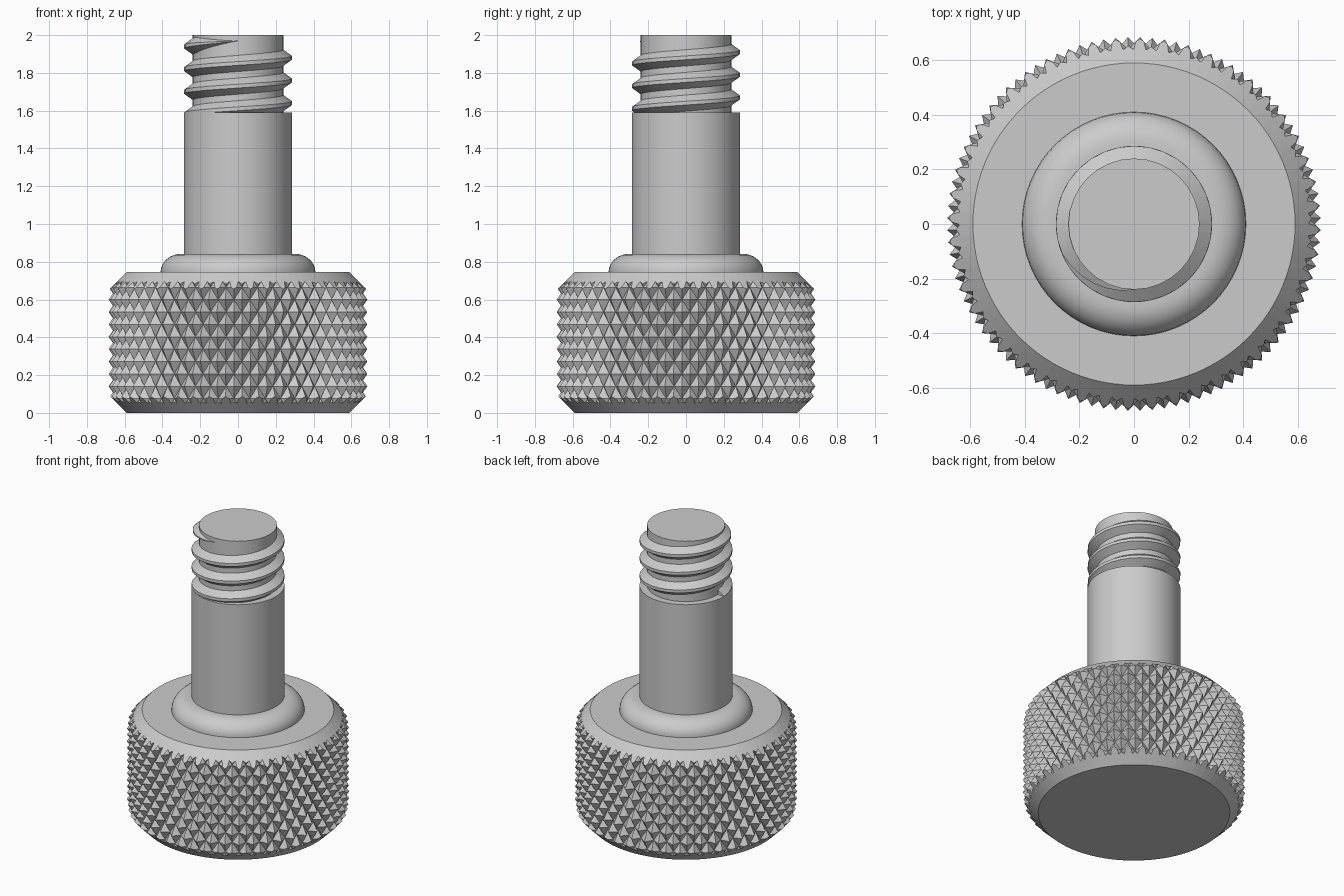
import bpy
import bmesh
from math import sin, cos, pi, radians

default = bpy.data.objects.get("Cube")
if default:
    bpy.data.objects.remove(default, do_unlink=True)

steel = bpy.data.materials.new("steel_grey")
steel.use_nodes = True
GREY = (0.6, 0.6, 0.6, 1)
steel.diffuse_color = GREY
steel.node_tree.nodes["Principled BSDF"].inputs["Base Color"].default_value = GREY


def finish(name, bm, smooth=True):
    bmesh.ops.recalc_face_normals(bm, faces=bm.faces)
    mesh = bpy.data.meshes.new(name)
    bm.to_mesh(mesh)
    bm.free()
    obj = bpy.data.objects.new(name, mesh)
    bpy.context.collection.objects.link(obj)
    mesh.materials.append(steel)
    if smooth:
        bpy.ops.object.select_all(action="DESELECT")
        obj.select_set(True)
        bpy.context.view_layer.objects.active = obj
        bpy.ops.object.shade_smooth_by_angle(angle=radians(30))
    return obj


def ring_point(bm, r, angle, z):
    return bm.verts.new((r * cos(angle), r * sin(angle), z))


def lathe(name, profile, sides, smooth=True):
    """Closed solid turned from (radius, height) points."""
    bm = bmesh.new()
    rings = [[ring_point(bm, r, 2 * pi * i / sides, z) for i in range(sides)]
             for r, z in profile]
    for low, high in zip(rings, rings[1:]):
        for i in range(sides):
            k = (i + 1) % sides
            bm.faces.new((low[i], low[k], high[k], high[i]))
    bm.faces.new(rings[0][::-1])
    bm.faces.new(rings[-1])
    return finish(name, bm, smooth)


# Knurled head: staggered pyramids, each grid cell split along its valley
HEAD_H, HEAD_R = 0.745, 0.59
TIP, VALLEY = 0.685, 0.64
COLS, ROW = 96, 0.0655
bm = bmesh.new()
grid = [[ring_point(bm, VALLEY if (i + j) % 2 else TIP, 2 * pi * (i + 0.5) / COLS,
                    (j - 1) * ROW + 0.01) for i in range(COLS)] for j in range(14)]
for j, (low, high) in enumerate(zip(grid, grid[1:])):
    for i in range(COLS):
        k = (i + 1) % COLS
        a, b, c, d = low[i], low[k], high[k], high[i]
        if (i + j) % 2:
            bm.faces.new((a, b, c))
            bm.faces.new((a, c, d))
        else:
            bm.faces.new((a, b, d))
            bm.faces.new((b, c, d))
bm.faces.new(grid[0][::-1])
bm.faces.new(grid[-1])
head = finish("knurled_head", bm, smooth=False)

# Chamfered blank that trims the knurl at both ends
blank = lathe("head_blank_cutter", [(HEAD_R, 0), (HEAD_R + 0.15, 0.15),
              (HEAD_R + 0.15, HEAD_H - 0.15), (HEAD_R, HEAD_H)], 96, smooth=False)
blank.hide_render = True
blank.hide_set(True)
trim = head.modifiers.new("chamfer_trim", "BOOLEAN")
trim.operation = "INTERSECT"
trim.solver = "EXACT"
trim.object = blank

# Rounded collar and plain shank
arc = [(0.3 + 0.11 * cos(t * pi / 16), HEAD_H + 0.097 * sin(t * pi / 16)) for t in range(9)]
lathe("rounded_collar", [(0.41, HEAD_H - 0.03)] + arc, 64)
lathe("shank", [(0.286, 0.8), (0.286, 1.59)], 64)

# Threaded end
CORE, CREST, PITCH = 0.24, 0.286, 0.12
lathe("thread_core", [(CORE, 1.55), (CORE, 2)], 32)

# Helical ridge that tapers out on the front side near the top
STEPS, TURNS = 32, 3.25
bm = bmesh.new()
sections = []
for n in range(int(STEPS * TURNS) + 1):
    turn = n / STEPS
    angle = 2 * pi * (turn - TURNS) - pi / 2
    z = 1.97 - PITCH * (TURNS - turn)
    size = min(1, (TURNS - turn) * 5 + 0.03)
    outer = CORE + (CREST - CORE) * size
    sections.append([ring_point(bm, r, angle, z + dz * size) for r, dz in
                     ((CORE - 0.01, -0.05), (outer, -0.01), (outer, 0.01), (CORE - 0.01, 0.05))])
for s, t in zip(sections, sections[1:]):
    for i in range(4):
        k = (i + 1) % 4
        bm.faces.new((s[i], s[k], t[k], t[i]))
bm.faces.new(sections[0])
bm.faces.new(sections[-1][::-1])
finish("thread_ridge", bm)
